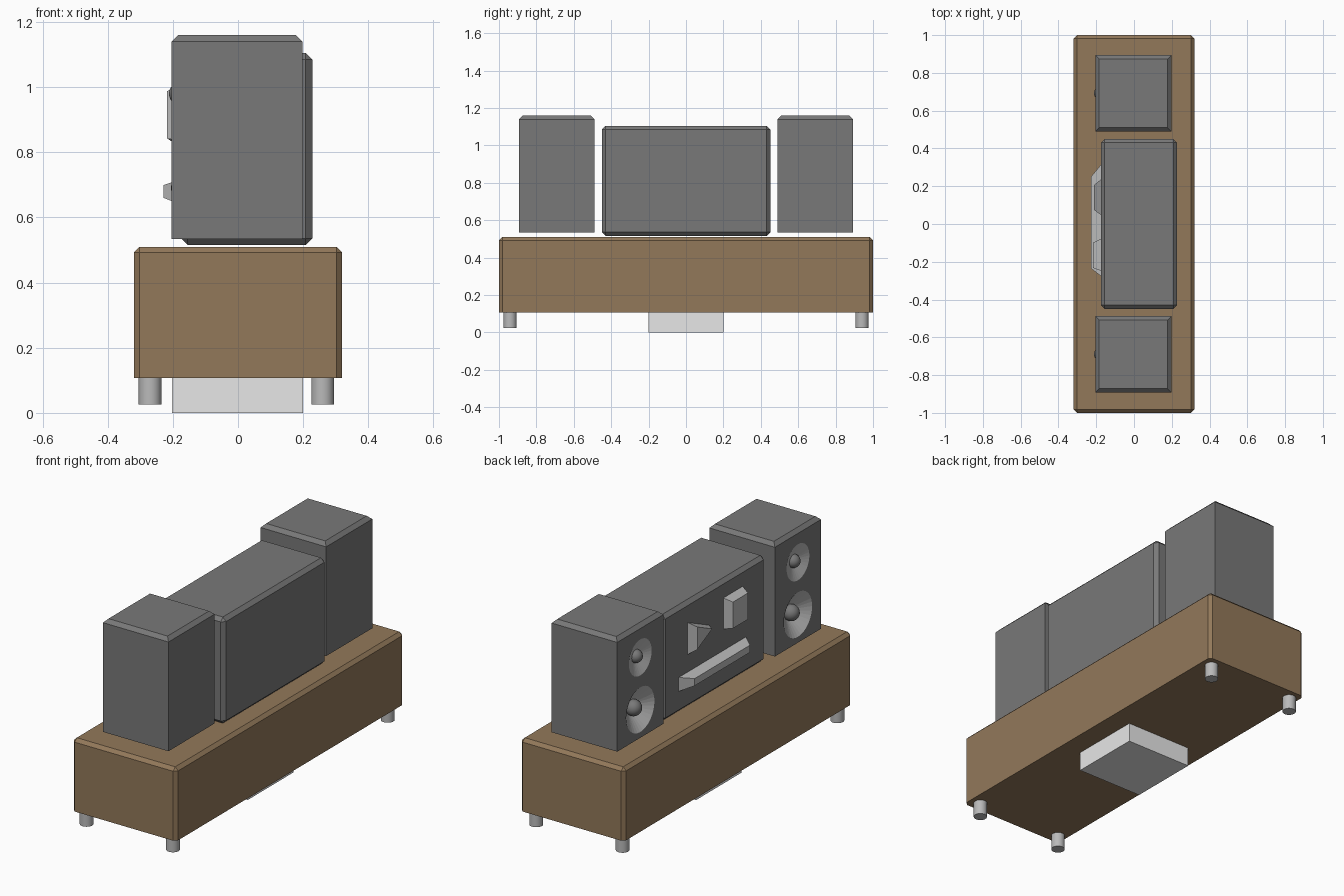
import bpy, bmesh, math
from mathutils import Matrix, Vector

if "Cube" in bpy.data.objects:
    bpy.data.objects.remove(bpy.data.objects["Cube"])


def material(name, rgb):
    m = bpy.data.materials.new(name)
    m.diffuse_color = (*rgb, 1)
    m.use_nodes = True
    m.node_tree.nodes["Principled BSDF"].inputs["Base Color"].default_value = m.diffuse_color
    return m


WOOD = material("brown wood", (0.29, 0.19, 0.102))
DARK = material("dark grey", (0.19, 0.19, 0.19))
MID = material("mid grey", (0.49, 0.49, 0.49))
LIGHT = material("light grey", (0.8, 0.8, 0.8))


def make(name, bm, *mats):
    bmesh.ops.recalc_face_normals(bm, faces=bm.faces)
    me = bpy.data.meshes.new(name)
    bm.to_mesh(me)
    bm.free()
    for m in mats:
        me.materials.append(m)
    ob = bpy.data.objects.new(name, me)
    bpy.context.collection.objects.link(ob)
    return ob


def box(name, lo, hi, mats, bevel=0, rule=lambda c: True):
    """Box between two corners; edges whose unit-cube centre passes rule are chamfered."""
    lo, hi = Vector(lo), Vector(hi)
    mid, size = (lo + hi) / 2, hi - lo
    bm = bmesh.new()
    bmesh.ops.create_cube(bm, size=1)
    edges = [e for e in bm.edges if rule((e.verts[0].co + e.verts[1].co))]
    for v in bm.verts:
        v.co = mid + v.co * size
    if bevel:
        bmesh.ops.bevel(bm, geom=edges, offset=bevel, segments=1, affect='EDGES')
    return make(name, bm, *mats)


def smooth(ob):
    bpy.ops.object.select_all(action='DESELECT')
    ob.select_set(True)
    bpy.context.view_layer.objects.active = ob
    bpy.ops.object.shade_smooth_by_angle(angle=math.radians(40))


def raised(name, base, front, x0, x1):
    """Tapered button from a base outline to a front outline, both in (y, z)."""
    bm = bmesh.new()
    a = [bm.verts.new((x0, y, z)) for y, z in base]
    b = [bm.verts.new((x1, y, z)) for y, z in front]
    n = len(a)
    bm.faces.new(a)
    bm.faces.new(b)
    for i in range(n):
        j = (i + 1) % n
        bm.faces.new((a[i], a[j], b[j], b[i]))
    return make(name, bm, MID)


def rect(y0, y1, z0, z1):
    return [(y0, z0), (y1, z0), (y1, z1), (y0, z1)]


# Cabinet: chamfered on top and upright edges, sharp underneath
box("cabinet", (-0.32, -1, 0.107), (0.32, 1, 0.51), [WOOD], 0.018,
    lambda c: c.z > -0.5)
box("centre_base", (-0.202, -0.2, 0), (0.2, 0.2, 0.109), [LIGHT])

# Legs
for sx in (-1, 1):
    for sy in (-1, 1):
        bm = bmesh.new()
        bmesh.ops.create_cone(bm, cap_ends=True, segments=32, radius1=0.035,
                              radius2=0.035, depth=0.087,
                              matrix=Matrix.Translation((sx * 0.265 - 0.005, sy * 0.941, 0.0685)))
        smooth(make("leg", bm, MID))

# Central player
box("player_body", (-0.175, -0.45, 0.516), (0.228, 0.451, 1.105), [DARK], 0.02)

# Raised controls on the player
raised("square_button", rect(-0.25, -0.075, 0.835, 1.01),
       rect(-0.232, -0.1, 0.842, 0.988), -0.17, -0.218)
raised("triangle_button", [(0.24, 0.81), (0.24, 0.995), (0.045, 0.905)],
       [(0.205, 0.84), (0.205, 0.965), (0.075, 0.905)], -0.17, -0.213)
raised("slider_bar", rect(-0.28, 0.32, 0.637, 0.718),
       rect(-0.235, 0.25, 0.66, 0.7), -0.17, -0.228)

# Speakers with recessed cones and round caps; (z, rim, inner radius, depth, cap radius, cap x)
FACE = -0.204
DRIVERS = {"tweeter": (0.98, 0.1, 0.03, 0.03, 0.036, -0.176),
           "woofer": (0.69, 0.124, 0.042, 0.055, 0.044, -0.162)}
turn = Matrix.Rotation(-math.pi / 2, 4, 'Y')
for cy in (-0.69, 0.692):
    spk = box("speaker", (FACE, cy - 0.202, 0.534), (0.198, cy + 0.202, 1.16),
              [DARK, MID], 0.02, lambda c: c.z > 0.5 and abs(c.x) + abs(c.y) > 0.5)
    for name, (z, rim, inner, depth, cap, cap_x) in DRIVERS.items():
        # Cutter continues the cone a little past the face
        over = 0.005
        outer = rim + (rim - inner) / depth * over
        bm = bmesh.new()
        centre = FACE + (depth - over) / 2
        bmesh.ops.create_cone(bm, cap_ends=True, segments=32, radius1=inner,
                              radius2=outer, depth=depth + over,
                              matrix=Matrix.Translation((centre, cy, z)) @ turn)
        for f in bm.faces:
            f.material_index = 1
        cutter = make(name + "_cutter", bm, DARK, MID)
        cutter.hide_render = True
        mod = spk.modifiers.new(name, 'BOOLEAN')
        mod.object = cutter
        mod.operation = 'DIFFERENCE'
        mod.solver = 'EXACT'
        bpy.context.view_layer.objects.active = spk
        bpy.ops.object.modifier_apply(modifier=mod.name)
        bpy.data.objects.remove(cutter)
        # Dust cap
        bm = bmesh.new()
        bmesh.ops.create_uvsphere(bm, u_segments=24, v_segments=12, radius=cap,
                                  matrix=Matrix.Translation((cap_x, cy, z)) @ turn)
        smooth(make(name + "_cap", bm, DARK))
